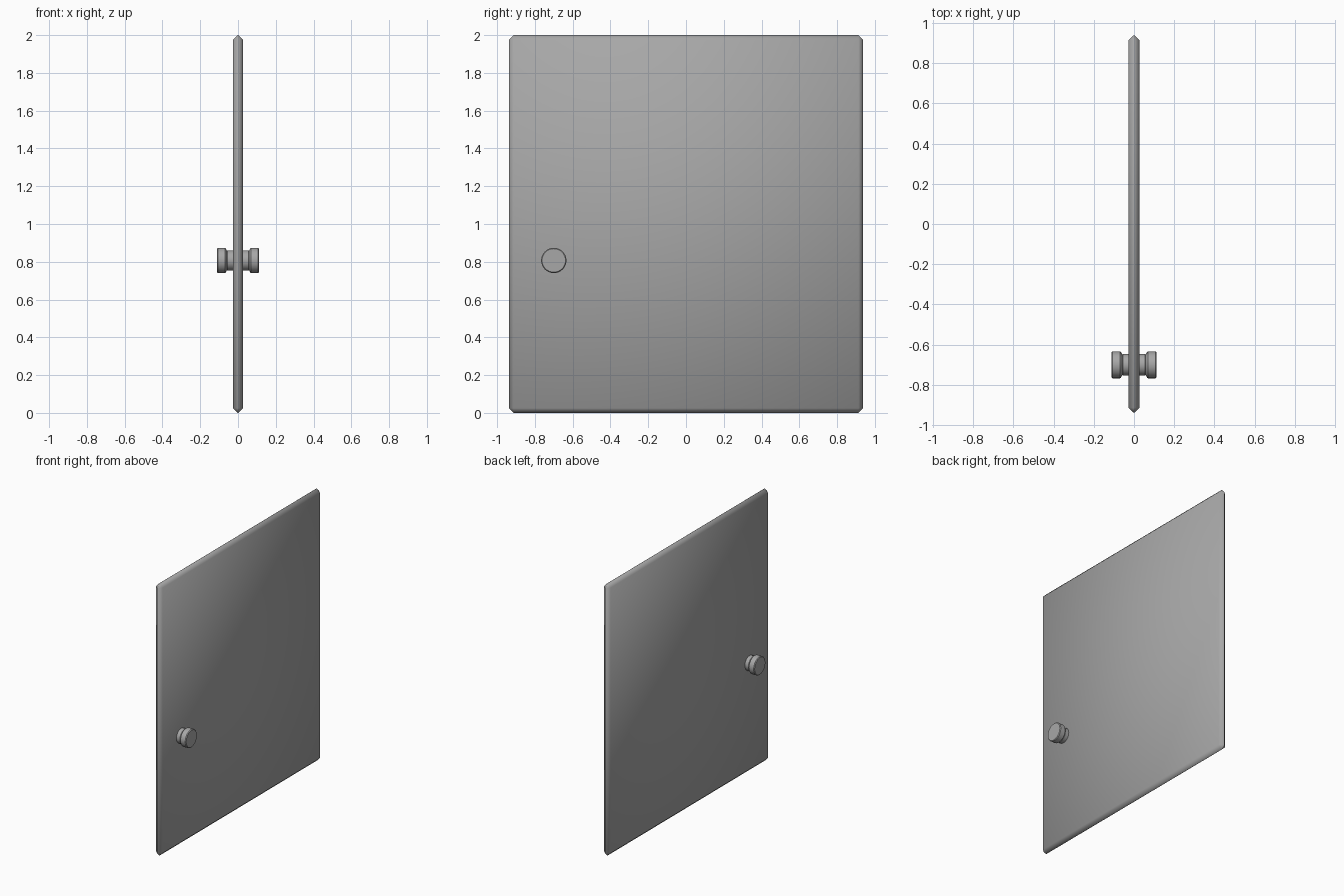
import bpy, bmesh
from math import pi, radians
from mathutils import Matrix

if "Cube" in bpy.data.objects:
    bpy.data.objects.remove(bpy.data.objects["Cube"])

W, H, T = 1.876, 2.0, 0.054      # door width, height, thickness
KNOB_Y, KNOB_Z = -0.70, 0.807

dark = bpy.data.materials.new("dark_grey")
dark.diffuse_color = (0.39, 0.39, 0.39, 1)
dark.use_nodes = True
dark.node_tree.nodes["Principled BSDF"].inputs["Base Color"].default_value = dark.diffuse_color


def finish(bm, name):
    bmesh.ops.recalc_face_normals(bm, faces=bm.faces)
    me = bpy.data.meshes.new(name)
    bm.to_mesh(me)
    bm.free()
    me.materials.append(dark)
    ob = bpy.data.objects.new(name, me)
    bpy.context.collection.objects.link(ob)
    return ob


# Door panel: thin slab, chamfered almost to a ridge, softly shaded
bm = bmesh.new()
bmesh.ops.create_cube(bm, size=1, matrix=Matrix.Translation((0, 0, H / 2)) @ Matrix.Diagonal((T, W, H, 1)))
bmesh.ops.bevel(bm, geom=bm.edges[:], offset=0.025, segments=1, affect='EDGES')
for f in bm.faces:
    f.smooth = True
finish(bm, "door_panel")

# Knob: lathed profile (distance from door centre, radius)
PROFILE = [(0.0, 0.054), (0.055, 0.054), (0.058, 0.051), (0.062, 0.057),
           (0.065, 0.064), (0.069, 0.067), (0.107, 0.067), (0.112, 0.062), (0.112, 0.0)]


def knob(name, side):
    bm = bmesh.new()
    pts = [bm.verts.new((side * x, KNOB_Y, KNOB_Z + r)) for x, r in PROFILE]
    edges = [bm.edges.new(p) for p in zip(pts, pts[1:])]
    bmesh.ops.spin(bm, geom=pts + edges, cent=(0, KNOB_Y, KNOB_Z), axis=(1, 0, 0),
                   angle=2 * pi, steps=32)
    bmesh.ops.remove_doubles(bm, verts=bm.verts, dist=1e-5)
    ob = finish(bm, name)
    bpy.ops.object.select_all(action='DESELECT')
    ob.select_set(True)
    bpy.context.view_layer.objects.active = ob
    bpy.ops.object.shade_smooth_by_angle(angle=radians(30))


knob("knob_right", 1)
knob("knob_left", -1)
